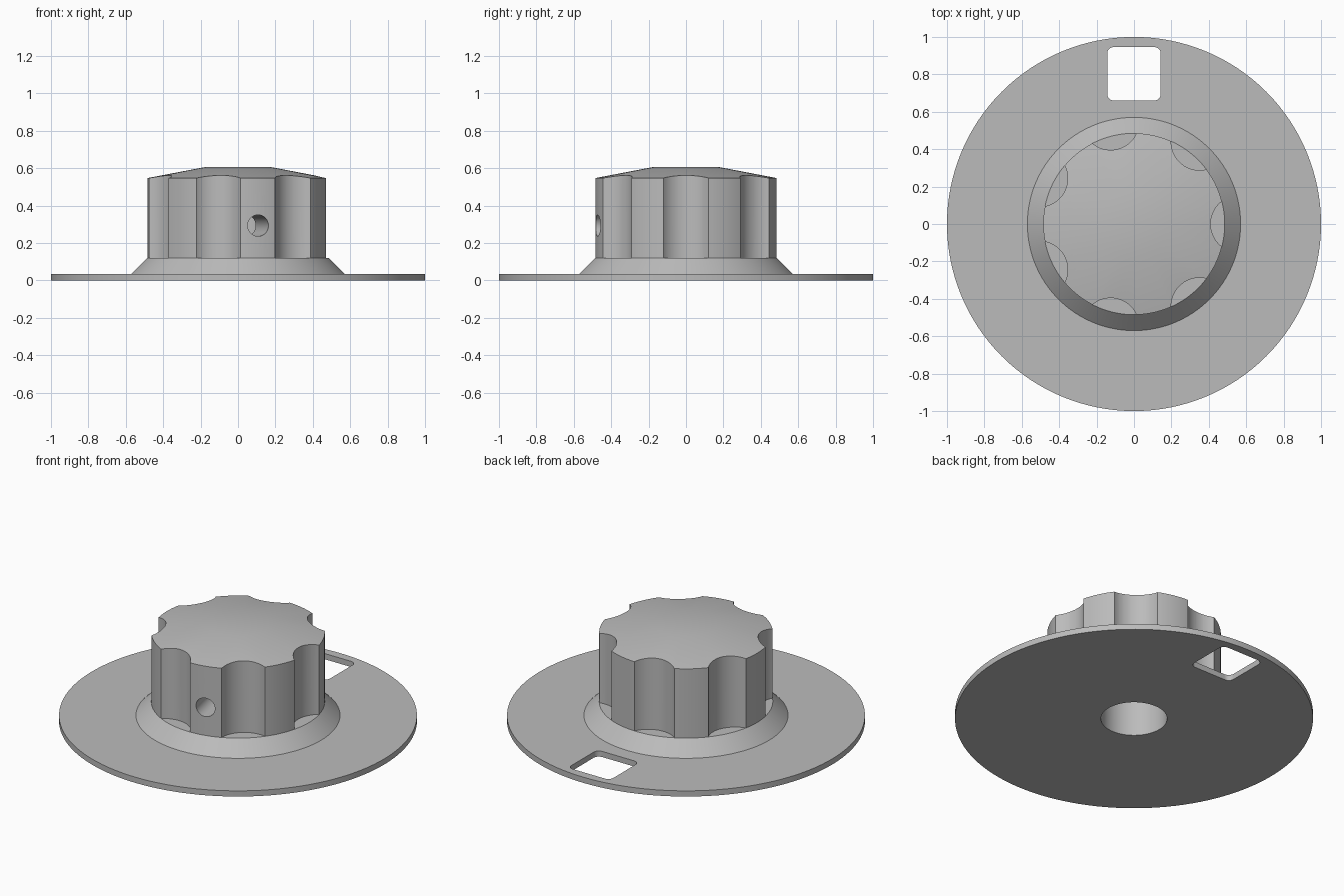
import bpy
import bmesh
from math import cos, sin, pi, tau, radians
from mathutils import Matrix, Vector

default = bpy.data.objects.get("Cube")
if default:
    bpy.data.objects.remove(default, do_unlink=True)

SEGMENTS = 128
SCALLOPS = 7
PLATE_R, PLATE_H = 1.0, 0.035
KNOB_R, KNOB_BASE = 0.485, 0.12
BORE_R, BORE_TOP = 0.185, 0.45

grey = bpy.data.materials.new("plain grey")
grey.use_nodes = True
grey.diffuse_color = (0.5, 0.5, 0.5, 1)
grey.node_tree.nodes["Principled BSDF"].inputs["Base Color"].default_value = (0.5, 0.5, 0.5, 1)


def add_object(name, bm):
    bmesh.ops.recalc_face_normals(bm, faces=bm.faces)
    mesh = bpy.data.meshes.new(name)
    bm.to_mesh(mesh)
    bm.free()
    mesh.materials.append(grey)
    obj = bpy.data.objects.new(name, mesh)
    bpy.context.collection.objects.link(obj)
    return obj


def lathe(name, profile):
    """Spin an (r, z) outline around z, closing both ends with flat caps."""
    bm = bmesh.new()
    rings = [[bm.verts.new((r * cos(tau * i / SEGMENTS), r * sin(tau * i / SEGMENTS), z))
              for i in range(SEGMENTS)] for r, z in profile]
    for low, high in zip(rings, rings[1:]):
        for i in range(SEGMENTS):
            j = (i + 1) % SEGMENTS
            bm.faces.new((low[i], low[j], high[j], high[i]))
    bm.faces.new(rings[0])
    bm.faces.new(rings[-1])
    return add_object(name, bm)


def cylinder(name, radius, depth, matrix):
    bm = bmesh.new()
    bmesh.ops.create_cone(bm, cap_ends=True, segments=64, radius1=radius,
                          radius2=radius, depth=depth, matrix=matrix)
    return add_object(name, bm)


def cut(target, cutter):
    """Subtract the cutter for good and throw it away."""
    cutter.hide_render = True
    mod = target.modifiers.new("cut", 'BOOLEAN')
    mod.operation, mod.solver, mod.object = 'DIFFERENCE', 'EXACT', cutter
    bpy.context.view_layer.update()
    graph = bpy.context.evaluated_depsgraph_get()
    mesh = bpy.data.meshes.new_from_object(target.evaluated_get(graph))
    target.modifiers.clear()
    target.data = mesh
    bpy.data.objects.remove(cutter, do_unlink=True)


# Dial body: thin plate, sloped collar, knob with shallow domed top, shaft bore
dial = lathe("dial_knob", [
    (BORE_R, BORE_TOP), (BORE_R, 0), (PLATE_R, 0), (PLATE_R, PLATE_H),
    (0.57, PLATE_H), (KNOB_R, KNOB_BASE), (KNOB_R, 0.547), (0.18, 0.605)])

# Finger scallops around the knob
for k in range(SCALLOPS):
    place = Matrix.Rotation(tau * k / SCALLOPS, 4, 'Z') @ Matrix.Translation((0.562, 0, KNOB_BASE + 0.3))
    cut(dial, cylinder("scallop_cutter", 0.152, 0.6, place))

# Set screw hole, radial, midway between two scallops
angle = -1.5 * tau / SCALLOPS
direction = Vector((cos(angle), sin(angle), 0))
place = (Matrix.Translation(direction * 0.35 + Vector((0, 0, 0.293)))
         @ direction.to_track_quat('Z', 'Y').to_matrix().to_4x4())
cut(dial, cylinder("screw_hole_cutter", 0.057, 0.5, place))

# Rounded square window in the plate
HALF, CORNER = 0.143, 0.035
bm = bmesh.new()
outline = []
for quarter in range(4):
    mid = quarter * pi / 2 + pi / 4
    cx = (HALF - CORNER) * (1 if cos(mid) > 0 else -1)
    cy = (HALF - CORNER) * (1 if sin(mid) > 0 else -1)
    for step in range(9):
        a = quarter * pi / 2 + step * pi / 16
        outline.append(bm.verts.new((cx + CORNER * cos(a), 0.803 + cy + CORNER * sin(a), -0.1)))
face = bm.faces.new(outline)
extruded = bmesh.ops.extrude_face_region(bm, geom=[face], use_keep_orig=True)
bmesh.ops.translate(bm, vec=(0, 0, 0.3),
                    verts=[v for v in extruded["geom"] if isinstance(v, bmesh.types.BMVert)])
cut(dial, add_object("window_cutter", bm))

# Smooth curved walls, keep the edges crisp
bpy.ops.object.select_all(action='DESELECT')
dial.select_set(True)
bpy.context.view_layer.objects.active = dial
bpy.ops.object.shade_smooth_by_angle(angle=radians(30))
